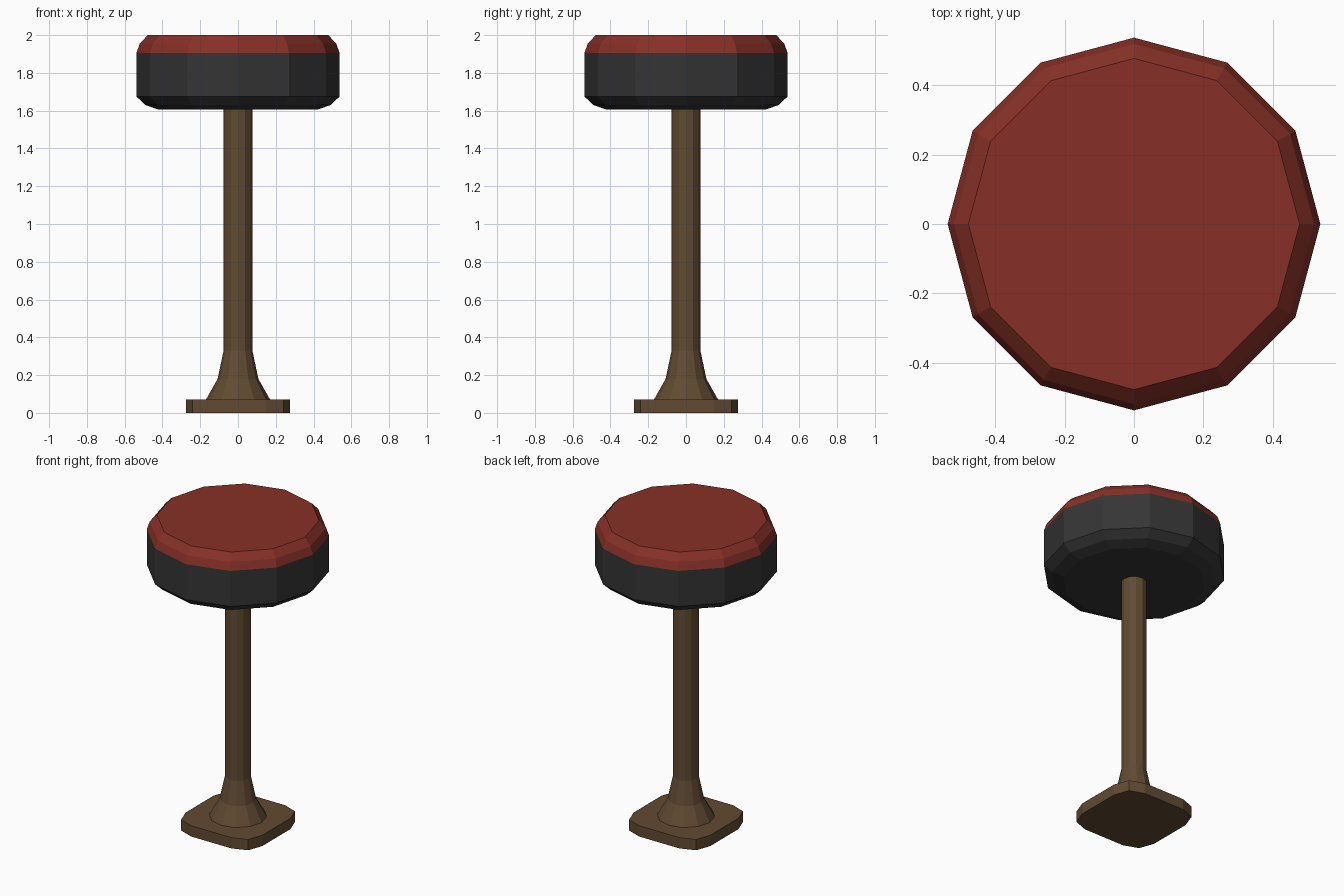
import bpy, bmesh
from math import pi, cos, sin

if "Cube" in bpy.data.objects:
    bpy.data.objects.remove(bpy.data.objects["Cube"])


def material(name, rgb):
    m = bpy.data.materials.new(name)
    m.diffuse_color = (*rgb, 1)
    m.use_nodes = True
    m.node_tree.nodes["Principled BSDF"].inputs["Base Color"].default_value = m.diffuse_color
    return m


def stack(name, rings, mat):
    """Closed flat-shaded solid from a stack of equal-sided rings."""
    bm = bmesh.new()
    loops = [[bm.verts.new(p) for p in ring] for ring in rings]
    n = len(loops[0])
    for a, b in zip(loops, loops[1:]):
        for i in range(n):
            j = (i + 1) % n
            bm.faces.new((a[i], a[j], b[j], b[i]))
    bm.faces.new(loops[0][::-1])
    bm.faces.new(loops[-1])
    me = bpy.data.meshes.new(name)
    bm.to_mesh(me)
    bm.free()
    me.materials.append(mat)
    ob = bpy.data.objects.new(name, me)
    bpy.context.collection.objects.link(ob)
    return ob


def turned(name, profile, sides, mat, offset=0.0):
    """Faceted turned part; profile is (radius, z) from bottom to top."""
    return stack(name, [[(r * cos(offset + 2 * pi * i / sides),
                          r * sin(offset + 2 * pi * i / sides), z)
                         for i in range(sides)] for r, z in profile], mat)


wood = material("brown_wood", (0.12, 0.07, 0.032))
dark = material("dark_band", (0.035, 0.035, 0.035))
red = material("red_cushion", (0.24, 0.03, 0.02))

# Base plate: square with rounded corners
corner = [(0.275, 0.145), (0.24, 0.24), (0.145, 0.275)]
outline = []
for k in range(4):
    c, s = round(cos(k * pi / 2)), round(sin(k * pi / 2))
    outline += [(x * c - y * s, x * s + y * c) for x, y in corner]
stack("base_plate", [[(x, y, z) for x, y in outline] for z in (0, 0.07)], wood)

# Pole with flared foot
turned("pole", [(0.17, 0.07), (0.108, 0.18), (0.076, 0.33), (0.076, 1.605)],
       12, wood)

# Seat: dark side band and red padded top
band = turned("seat", [(0.42, 1.605), (0.49, 1.63), (0.538, 1.675),
                       (0.538, 1.905), (0.52, 1.955), (0.478, 2.0)], 12, dark)
band.data.materials.append(red)
for p in band.data.polygons:
    if p.center.z > 1.91:
        p.material_index = 1
